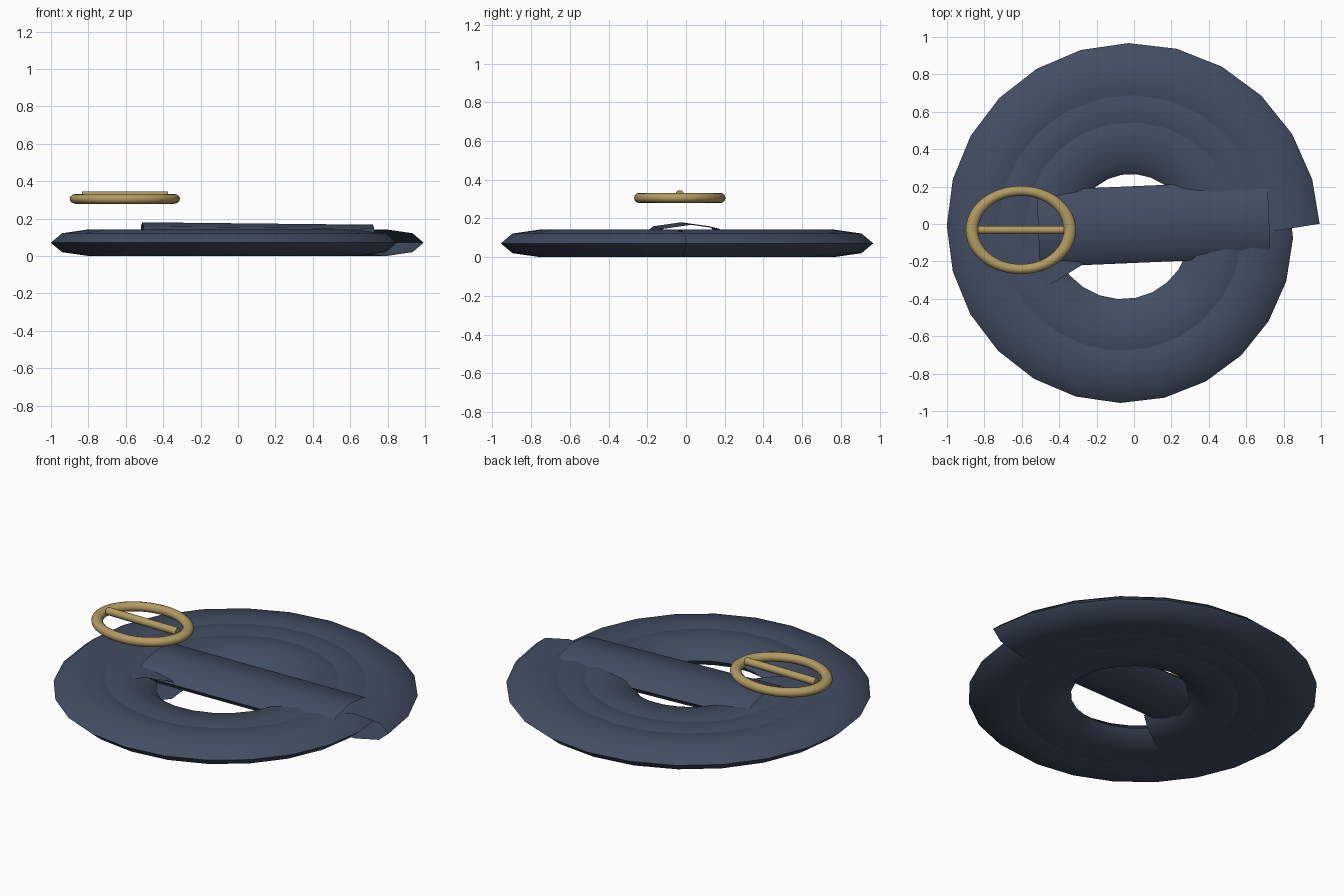
import bpy, bmesh, math
from mathutils import Vector

if "Cube" in bpy.data.objects:
    bpy.data.objects.remove(bpy.data.objects["Cube"])


def material(name, rgb):
    m = bpy.data.materials.new(name)
    m.diffuse_color = (*rgb, 1)
    m.use_nodes = True
    m.node_tree.nodes["Principled BSDF"].inputs["Base Color"].default_value = m.diffuse_color
    return m


blue = material("slate blue leather", (0.054, 0.075, 0.122))
gold = material("brass", (0.45, 0.33, 0.122))

HALF_W, HALF_H, SIDES = 0.205, 0.0715, 8   # flattened octagon section


def sweep(name, path, mat):
    """Open-ended tube with a flat octagon section along a path."""
    bm = bmesh.new()
    rings = []
    for i, p in enumerate(path):
        steps = [(path[j + 1] - path[j]).normalized()
                 for j in (i - 1, i) if 0 <= j < len(path) - 1]
        d = sum(steps, Vector())
        side = Vector((d.y, -d.x, 0)).normalized()
        ring = []
        for k in range(SIDES):
            a = 2 * math.pi * k / SIDES
            ring.append(bm.verts.new(p + side * HALF_W * math.cos(a)
                                     + Vector((0, 0, HALF_H * math.sin(a)))))
        rings.append(ring)
    for r, s in zip(rings, rings[1:]):
        for k in range(SIDES):
            n = (k + 1) % SIDES
            bm.faces.new((r[k], r[n], s[n], s[k]))
    bmesh.ops.recalc_face_normals(bm, faces=bm.faces)
    me = bpy.data.meshes.new(name)
    bm.to_mesh(me)
    bm.free()
    ob = bpy.data.objects.new(name, me)
    bpy.context.collection.objects.link(ob)
    finish(ob, name, mat)


def finish(ob, name, mat):
    ob.name = name
    ob.data.materials.append(mat)
    bpy.ops.object.select_all(action='DESELECT')
    ob.select_set(True)
    bpy.context.view_layer.objects.active = ob
    bpy.ops.object.shade_smooth_by_angle(angle=math.radians(42))


# Coiled strap: inward spiral of 2.6 turns
STEPS, TURNS = 63, 2.6
coil = []
for i in range(STEPS + 1):
    t = TURNS * i / STEPS
    r = 0.829 - 0.145 * t
    a = 2 * math.pi * t
    coil.append(Vector((-0.039 + r * math.cos(a), -0.031 + r * math.sin(a), HALF_H)))
sweep("coiled_strap", coil, blue)

# Straight strap end lying across the coil
sweep("strap_end", [Vector((-0.512, -0.025, 0.109)), Vector((0.722, 0.028, 0.096))], blue)

# Oval buckle ring
bpy.ops.mesh.primitive_torus_add(major_radius=0.262, minor_radius=0.033,
                                 major_segments=48, minor_segments=12,
                                 location=(-0.605, -0.032, 0.306))
ring = bpy.context.object
ring.scale = (1, 0.8, 0.8)
finish(ring, "buckle_ring", gold)

# Buckle prong
bpy.ops.mesh.primitive_cylinder_add(vertices=12, radius=0.022, depth=0.46,
                                    location=(-0.605, -0.032, 0.324),
                                    rotation=(0, math.pi / 2, 0))
finish(bpy.context.object, "buckle_prong", gold)
